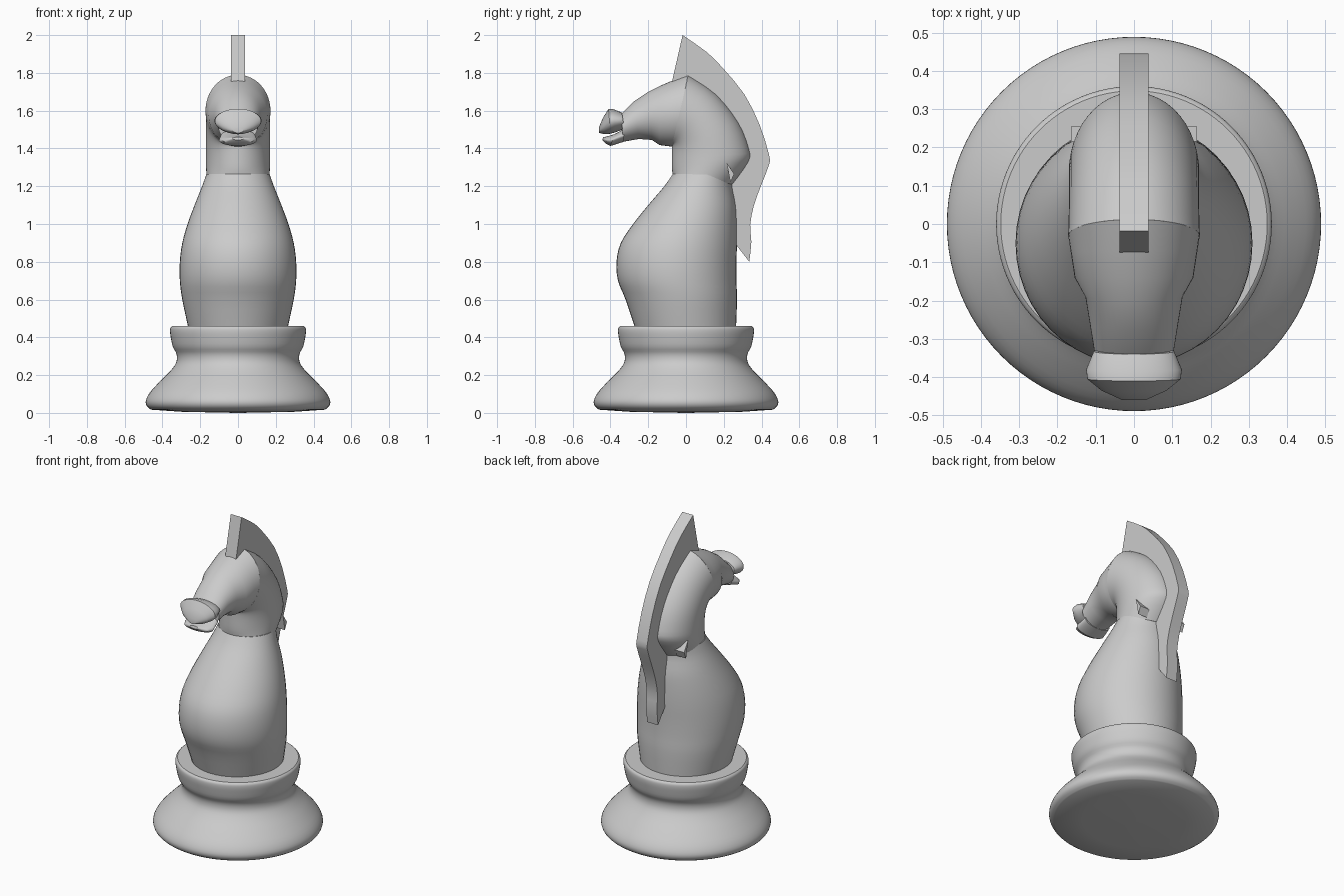
import bpy, bmesh, math
from mathutils import Vector


def finish(name, bm, angle=35):
    bmesh.ops.recalc_face_normals(bm, faces=bm.faces)
    me = bpy.data.meshes.new(name)
    bm.to_mesh(me)
    bm.free()
    me.shade_smooth()
    me.set_sharp_from_angle(angle=math.radians(angle))
    ob = bpy.data.objects.new(name, me)
    bpy.context.collection.objects.link(ob)
    return ob


def refine(rows, n):
    # Catmull-Rom subdivision of a list of equal-length tuples
    out = []
    for i in range(len(rows) - 1):
        a, b, c, d = (rows[max(i - 1, 0)], rows[i], rows[i + 1],
                      rows[min(i + 2, len(rows) - 1)])
        for k in range(n):
            t = k / n
            out.append(tuple(
                0.5 * (2 * q + (r - p) * t + (2 * p - 5 * q + 4 * r - s) * t * t
                       + (3 * q - p - 3 * r + s) * t ** 3)
                for p, q, r, s in zip(a, b, c, d)))
    return out + [rows[-1]]


def loft(name, sections, n=48, angle=35):
    # section: (front y, front z, back y, back z, half width) = one ellipse
    bm = bmesh.new()
    rings = []
    for fy, fz, by, bz, w in sections:
        mid = Vector((0, (fy + by) / 2, (fz + bz) / 2))
        half = Vector((0, (by - fy) / 2, (bz - fz) / 2))
        rings.append([bm.verts.new(mid + half * math.cos(a) + Vector((w * math.sin(a), 0, 0)))
                      for a in (2 * math.pi * i / n for i in range(n))])
    for r, s in zip(rings, rings[1:]):
        for i in range(n):
            j = (i + 1) % n
            bm.faces.new((r[i], r[j], s[j], s[i]))
    bm.faces.new(rings[0])
    bm.faces.new(rings[-1])
    return finish(name, bm, angle)


def slab(name, outline, x0, x1):
    # flat side profile (y, z) extruded across x
    bm = bmesh.new()
    a = [bm.verts.new((x0, y, z)) for y, z in outline]
    b = [bm.verts.new((x1, y, z)) for y, z in outline]
    bm.faces.new(a)
    bm.faces.new(b)
    for i in range(len(a)):
        j = (i + 1) % len(a)
        bm.faces.new((a[i], a[j], b[j], b[i]))
    return finish(name, bm, 30)


# Turned base
profile = [(0.46, 0.017), (0.482, 0.035), (0.488, 0.065), (0.465, 0.11), (0.41, 0.17),
           (0.36, 0.22), (0.328, 0.265), (0.325, 0.31), (0.345, 0.35), (0.356, 0.4),
           (0.36, 0.43), (0.358, 0.45), (0.348, 0.46)]
rings = [(0.01, 0), (0.3, 0.006)] + refine(profile, 3) + [(0.1, 0.46)]
loft("base", [(-r, z, r, z, r) for r, z in rings], 96)

# Chest and lower neck
body = [(-0.27, 0.45, 0.265, 0.45, 0.263), (-0.32, 0.6, 0.27, 0.6, 0.295),
        (-0.36, 0.7, 0.267, 0.7, 0.308), (-0.368, 0.8, 0.267, 0.8, 0.308),
        (-0.345, 0.9, 0.27, 0.9, 0.295), (-0.28, 1.0, 0.27, 1.0, 0.267),
        (-0.2, 1.1, 0.265, 1.1, 0.23), (-0.115, 1.2, 0.247, 1.2, 0.19),
        (-0.07, 1.265, 0.25, 1.26, 0.168)]
loft("body", refine(body, 3))

# Arched neck
neck = [(-0.07, 1.26, 0.25, 1.21, 0.165), (-0.075, 1.3, 0.335, 1.33, 0.17),
        (-0.075, 1.37, 0.337, 1.40, 0.17), (-0.075, 1.40, 0.28, 1.54, 0.17),
        (-0.075, 1.41, 0.16, 1.69, 0.17), (-0.075, 1.41, 0.012, 1.79, 0.172)]
loft("neck", refine(neck, 3))

# Head tapering to the nose
head = [(-0.07, 1.41, 0.012, 1.79, 0.172), (-0.078, 1.41, -0.07, 1.76, 0.165),
        (-0.14, 1.418, -0.14, 1.73, 0.155), (-0.18, 1.445, -0.2, 1.7, 0.127),
        (-0.25, 1.45, -0.275, 1.65, 0.115), (-0.335, 1.435, -0.34, 1.585, 0.103)]
loft("head", head)

# Lips
loft("upper_lip", [(-0.325, 1.505, -0.34, 1.59, 0.105), (-0.375, 1.485, -0.385, 1.608, 0.125),
                   (-0.4, 1.478, -0.41, 1.61, 0.122), (-0.432, 1.475, -0.438, 1.565, 0.085),
                   (-0.46, 1.482, -0.46, 1.515, 0.03)])
loft("lower_lip", [(-0.33, 1.435, -0.325, 1.505, 0.09), (-0.4, 1.413, -0.38, 1.475, 0.1),
                   (-0.425, 1.425, -0.42, 1.463, 0.08), (-0.443, 1.445, -0.438, 1.46, 0.03)])

# Mane crest along the back of the neck
outer = [(-0.018, 2.0), (0.11, 1.91), (0.2, 1.82), (0.31, 1.685), (0.39, 1.525), (0.44, 1.365),
         (0.44, 1.315), (0.4, 1.21), (0.36, 1.1), (0.34, 0.995), (0.346, 0.905), (0.335, 0.8)]
inner = [(0.265, 0.89), (0.24, 1.0), (0.22, 1.1), (0.23, 1.2), (0.27, 1.35), (0.2, 1.53),
         (0.08, 1.68), (-0.075, 1.75)]
slab("mane", refine(outer, 2) + inner, -0.038, 0.038)

# Small spurs at the neck joint
for side, s in (("left", -1), ("right", 1)):
    slab("neck_spur_" + side, [(0.215, 1.325), (0.255, 1.265), (0.235, 1.22)], s * 0.1, s * 0.165)
